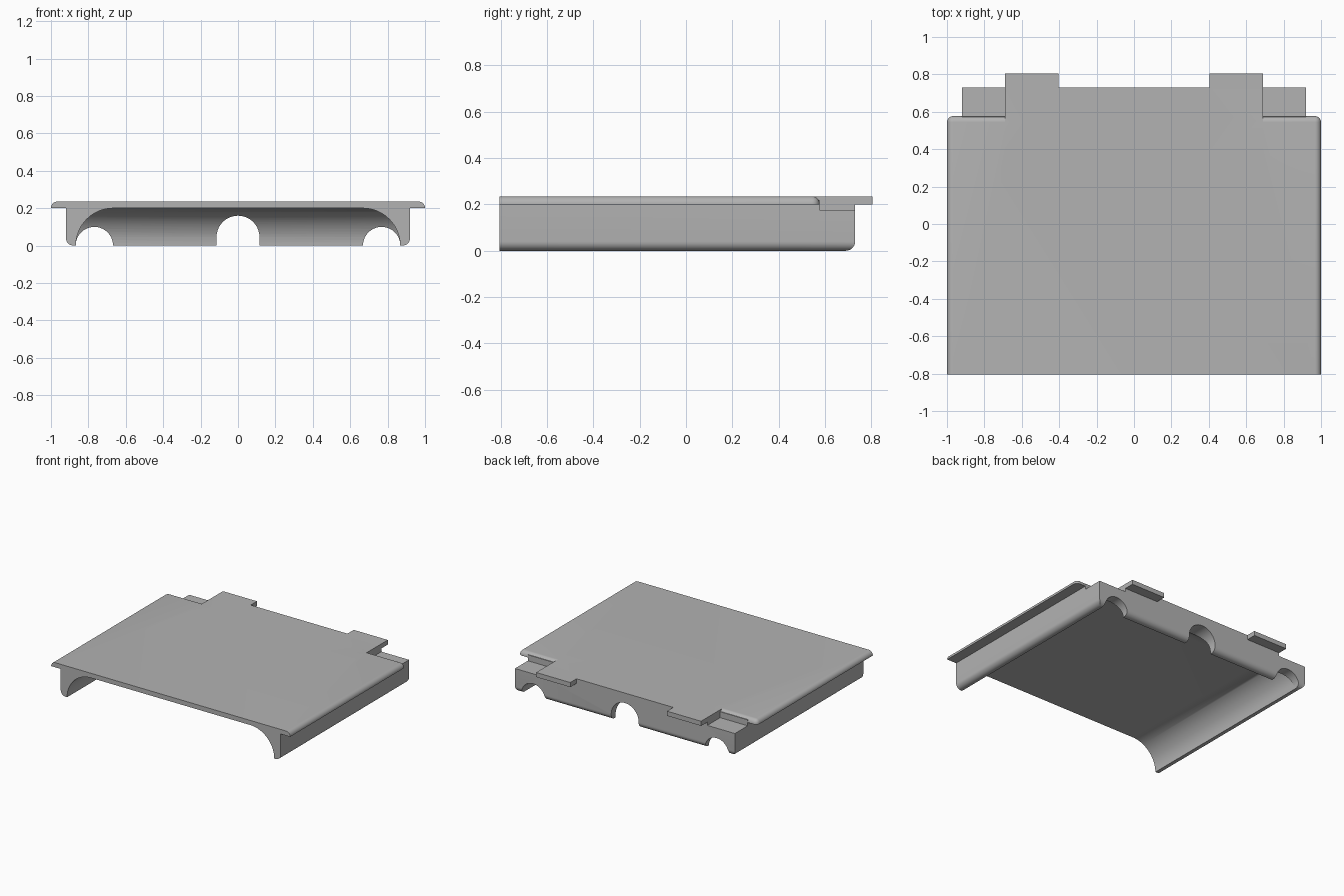
import bpy, bmesh, math
from mathutils import Vector

if "Cube" in bpy.data.objects:
    bpy.data.objects.remove(bpy.data.objects["Cube"])

grey = bpy.data.materials.new("plain grey")
grey.use_nodes = True
colour = (0.45, 0.45, 0.45, 1)
grey.diffuse_color = colour
grey.node_tree.nodes["Principled BSDF"].inputs["Base Color"].default_value = colour

FRONT, BACK, TAB_BACK, WING_BACK = -0.805, 0.73, 0.805, 0.577
TOP, UNDER, LEDGE = 0.235, 0.20, 0.175
HALF, WALL, STEP = 1.0, 0.92, 0.69


def finish(name, bm):
    bmesh.ops.recalc_face_normals(bm, faces=bm.faces[:])
    mesh = bpy.data.meshes.new(name)
    bm.to_mesh(mesh)
    bm.free()
    mesh.materials.append(grey)
    ob = bpy.data.objects.new(name, mesh)
    bpy.context.collection.objects.link(ob)
    return ob


def box(name, x, y, z, radius=0, rounded=None):
    """Box from three ranges; edges whose midpoint passes the rule are rounded."""
    bm = bmesh.new()
    bmesh.ops.create_cube(bm, size=1)
    for v in bm.verts:
        v.co = [r[0] if c < 0 else r[1] for c, r in zip(v.co, (x, y, z))]
    if radius:
        edges = [e for e in bm.edges if rounded((e.verts[0].co + e.verts[1].co) / 2)]
        bmesh.ops.bevel(bm, geom=edges, offset=radius, segments=8,
                        profile=0.5, affect='EDGES')
    return finish(name, bm)


def prism(name, points, axis, start, end):
    """Extrude a (side, height) profile along the x or y axis."""
    bm = bmesh.new()
    place = (lambda s, h: (start, s, h)) if axis == 'x' else (lambda s, h: (s, start, h))
    face = bm.faces.new([bm.verts.new(place(s, h)) for s, h in points])
    new = bmesh.ops.extrude_face_region(bm, geom=[face])["geom"]
    move = Vector((end - start, 0, 0) if axis == 'x' else (0, end - start, 0))
    bmesh.ops.translate(bm, vec=move, verts=[g for g in new if isinstance(g, bmesh.types.BMVert)])
    return finish(name, bm)


def arc(cx, cz, r, a, b, n=20):
    return [(cx + r * math.cos(math.radians(a + (b - a) * i / n)),
             cz + r * math.sin(math.radians(a + (b - a) * i / n))) for i in range(n + 1)]


def combine(target, other, operation):
    mod = target.modifiers.new("combine", 'BOOLEAN')
    mod.operation, mod.solver, mod.object = operation, 'EXACT', other
    bpy.context.view_layer.objects.active = target
    bpy.ops.object.modifier_apply(modifier=mod.name)
    bpy.data.objects.remove(other)


# Main block with rounded lower edges
cover = box("tray_cover", (-WALL, WALL), (FRONT, BACK), (0, TOP - 0.015), 0.04,
            lambda m: m.z < 0.01 and m.y > FRONT + 0.01)

# Lowered ledges at the rear corners
for s in (-1, 1):
    xs = sorted((s * STEP, s * 1.2))
    combine(cover, box("ledge_cutter", xs, (WING_BACK, 1), (LEDGE, 0.4)), 'DIFFERENCE')

# Top plate with rounded side and rear edges
plate = box("top_plate", (-HALF, HALF), (FRONT, WING_BACK), (UNDER, TOP), 0.033,
            lambda m: (m.z > TOP - 0.01 and (abs(m.x) > 0.9 or m.y > 0.5))
            or (abs(m.x) > 0.9 and m.y > 0.5 and UNDER + 0.01 < m.z < TOP - 0.01))
combine(cover, plate, 'UNION')

# Flat rear centre and its two tabs
combine(cover, box("rear_plate", (-STEP, STEP), (0.3, BACK), (UNDER, TOP)), 'UNION')
for s in (-1, 1):
    xs = sorted((s * 0.405, s * STEP))
    combine(cover, box("rear_tab", xs, (0.4, TAB_BACK), (UNDER, TOP)), 'UNION')

# Hollow underside, coved along both sides and the rear
R, SIDE, REAR = 0.2, 0.867, 0.68
hollow = prism("hollow_cutter", [(-SIDE, -0.1), (SIDE, -0.1)]
               + arc(SIDE - R, 0, R, 0, 90) + arc(R - SIDE, 0, R, 90, 180), 'y', -1, 1)
cove = prism("cove_cutter", [(-0.95, -0.2), (REAR, -0.2)]
             + arc(REAR - R, 0, R, 0, 90) + [(-0.95, R)], 'x', -1.1, 1.1)
combine(hollow, cove, 'INTERSECT')
combine(cover, hollow, 'DIFFERENCE')

# Arched cable notches through the rear wall
for x, z, r in ((-0.768, 0, 0.1), (0, 0.045, 0.115), (0.768, 0, 0.1)):
    notch = prism("notch_cutter", [(x - r, -0.1), (x + r, -0.1)] + arc(x, z, r, 0, 180),
                  'y', 0.4, 1)
    combine(cover, notch, 'DIFFERENCE')

# Smooth curves, sharp corners
bpy.ops.object.select_all(action='DESELECT')
cover.select_set(True)
bpy.context.view_layer.objects.active = cover
bpy.ops.object.shade_smooth_by_angle(angle=math.radians(30))
